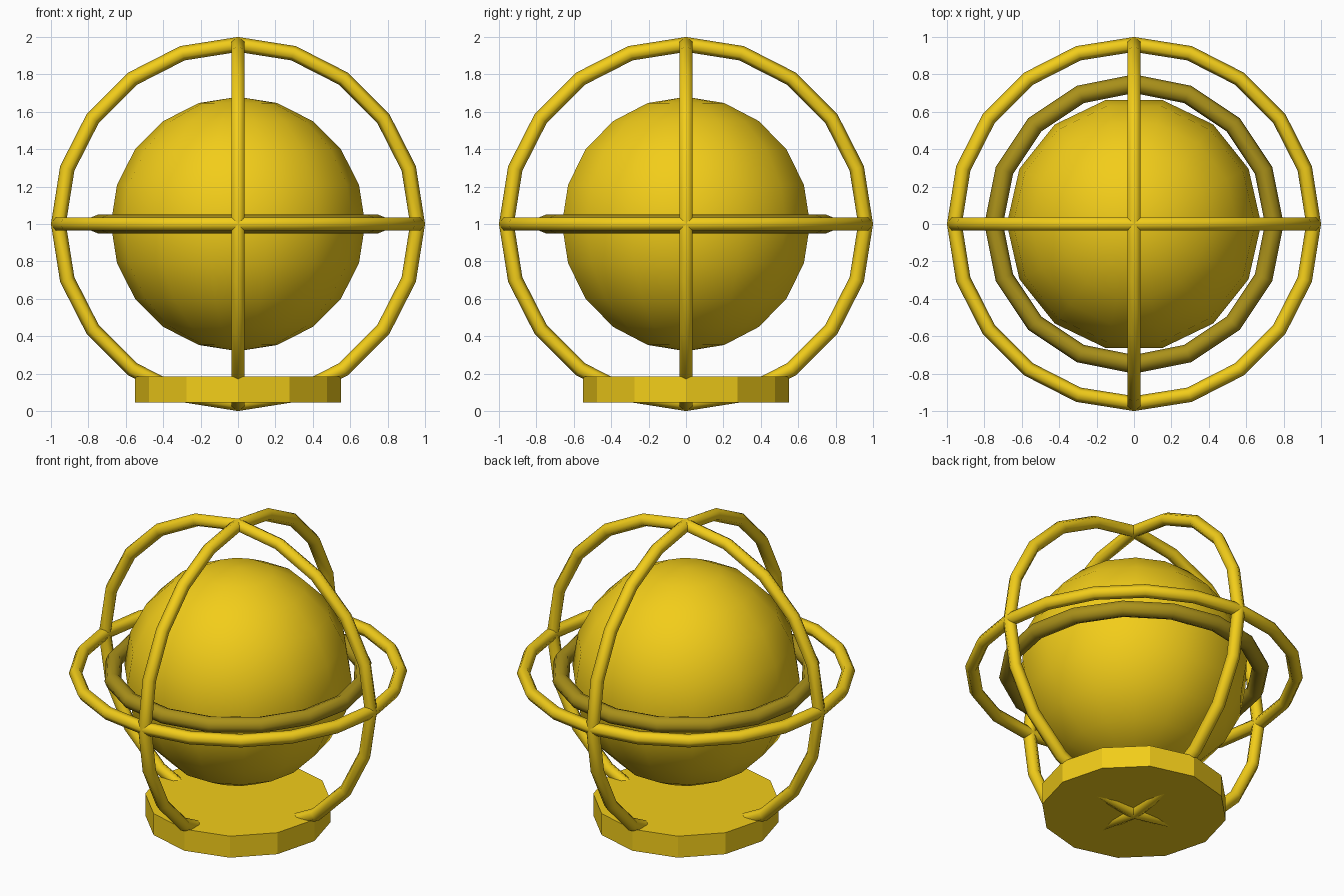
import bpy, bmesh, math
from math import sin, cos, pi

if "Cube" in bpy.data.objects:
    bpy.data.objects.remove(bpy.data.objects["Cube"])


def material(name, rgb):
    m = bpy.data.materials.new(name)
    m.diffuse_color = (*rgb, 1)
    m.use_nodes = True
    m.node_tree.nodes["Principled BSDF"].inputs["Base Color"].default_value = m.diffuse_color
    return m


gold = material("gold", (0.89, 0.61, 0.01))
dark_gold = material("dark_gold", (0.40, 0.28, 0.01))


def finish(name, bm, mat, angle=None):
    bmesh.ops.recalc_face_normals(bm, faces=bm.faces[:])
    mesh = bpy.data.meshes.new(name)
    bm.to_mesh(mesh)
    bm.free()
    mesh.materials.append(mat)
    ob = bpy.data.objects.new(name, mesh)
    bpy.context.collection.objects.link(ob)
    ob.location.z = 1
    if angle:
        bpy.ops.object.select_all(action='DESELECT')
        ob.select_set(True)
        bpy.context.view_layer.objects.active = ob
        bpy.ops.object.shade_smooth_by_angle(angle=math.radians(angle))
    return ob


def lathe(profile, steps, closed=False):
    """Revolve (radius, z) points around z, with a vertex on the +x axis."""
    bm = bmesh.new()
    verts = [bm.verts.new((r, 0, z)) for r, z in profile]
    pairs = list(zip(verts, verts[1:]))
    if closed:
        pairs.append((verts[-1], verts[0]))
    edges = [bm.edges.new(p) for p in pairs]
    bmesh.ops.spin(bm, geom=verts + edges, cent=(0, 0, 0), axis=(0, 0, 1),
                   angle=2 * pi, steps=steps)
    bmesh.ops.remove_doubles(bm, verts=bm.verts[:], dist=1e-4)
    return bm


def ring(name, major, minor, steps, sides, mat, rot=(0, 0, 0)):
    profile = [(major + minor * cos(2 * pi * i / sides), minor * sin(2 * pi * i / sides))
               for i in range(sides)]
    ob = finish(name, lathe(profile, steps, True), mat, 65)
    ob.rotation_euler = rot
    return ob


# central globe
R = 0.68
globe = [(R * sin(pi * i / 10), R * cos(pi * i / 10)) for i in range(11)]
finish("globe", lathe(globe, 14), gold, 60)

# three crossing cage rings
ring("cage_ring_level", 0.96, 0.04, 20, 6, gold)
ring("cage_ring_front", 0.96, 0.04, 20, 6, gold, (pi / 2, 0, 0))
ring("cage_ring_side", 0.96, 0.04, 20, 6, gold, (0, pi / 2, 0))

# thicker ring around the globe's equator
ring("equator_ring", 0.75, 0.05, 16, 8, dark_gold)

# twelve-sided base disc
base = lathe([(0, -0.955), (0.55, -0.955), (0.55, -0.815), (0, -0.815)], 12)
finish("base", base, gold)
